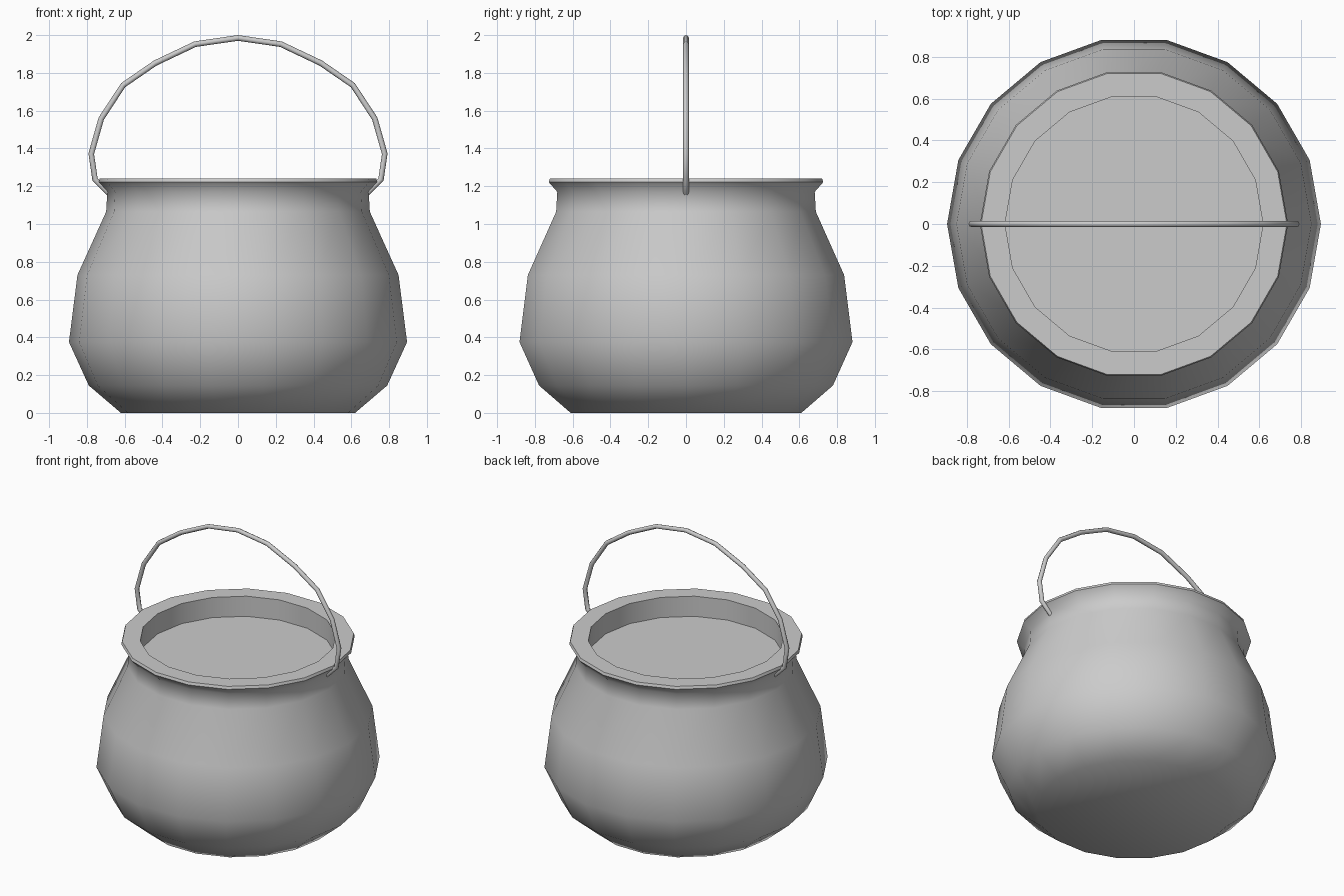
import bpy
import bmesh
from math import cos, sin, tau, radians

cube = bpy.data.objects.get("Cube")
if cube:
    bpy.data.objects.remove(cube)

SIDES = 18

# One grey metal for everything
iron = bpy.data.materials.new("grey_iron")
iron.use_nodes = True
iron.diffuse_color = (0.6, 0.6, 0.6, 1)
iron.node_tree.nodes["Principled BSDF"].inputs["Base Color"].default_value = (0.6, 0.6, 0.6, 1)


def finish(name, bm, angle):
    bmesh.ops.recalc_face_normals(bm, faces=bm.faces)
    mesh = bpy.data.meshes.new(name)
    bm.to_mesh(mesh)
    bm.free()
    mesh.materials.append(iron)
    obj = bpy.data.objects.new(name, mesh)
    bpy.context.collection.objects.link(obj)
    bpy.ops.object.select_all(action="DESELECT")
    obj.select_set(True)
    bpy.context.view_layer.objects.active = obj
    bpy.ops.object.shade_smooth_by_angle(angle=radians(angle))
    return obj


def skin(bm, rings):
    """Bridge successive vertex rings and cap both ends."""
    for low, high in zip(rings, rings[1:]):
        n = len(low)
        for i in range(n):
            j = (i + 1) % n
            bm.faces.new((low[i], low[j], high[j], high[i]))
    bm.faces.new(rings[0][::-1])
    bm.faces.new(rings[-1])


# Pot: outer wall, flared rim, inner wall and the flat filling (radius, height)
profile = [(0.62, 0), (0.79, 0.145), (0.895, 0.375), (0.85, 0.73),
           (0.698, 1.065), (0.692, 1.17), (0.738, 1.222), (0.732, 1.24),
           (0.618, 1.24), (0.618, 1.1)]
bm = bmesh.new()
rings = [[bm.verts.new((r * cos(tau * i / SIDES), r * sin(tau * i / SIDES), z))
          for i in range(SIDES)] for r, z in profile]
skin(bm, rings)
finish("pot", bm, 50)

# Handle: a thin mitred tube along a mirrored arch (x, z)
half = [(0.68, 1.16), (0.757, 1.236), (0.777, 1.372), (0.724, 1.558),
        (0.608, 1.735), (0.438, 1.852), (0.227, 1.952)]
path = half + [(0, 1.985)] + [(-x, z) for x, z in reversed(half)]
RADIUS, TUBE_SIDES = 0.015, 8
bm = bmesh.new()
rings = []
for k, (x, z) in enumerate(path):
    ax, az = path[max(k - 1, 0)]
    bx, bz = path[min(k + 1, len(path) - 1)]
    length = ((bx - ax) ** 2 + (bz - az) ** 2) ** 0.5
    nx, nz = (bz - az) / length, (ax - bx) / length
    ring = []
    for i in range(TUBE_SIDES):
        a = tau * i / TUBE_SIDES
        u, v = RADIUS * cos(a), RADIUS * sin(a)
        ring.append(bm.verts.new((x + nx * u, v, z + nz * u)))
    rings.append(ring)
skin(bm, rings)
finish("handle", bm, 60)
